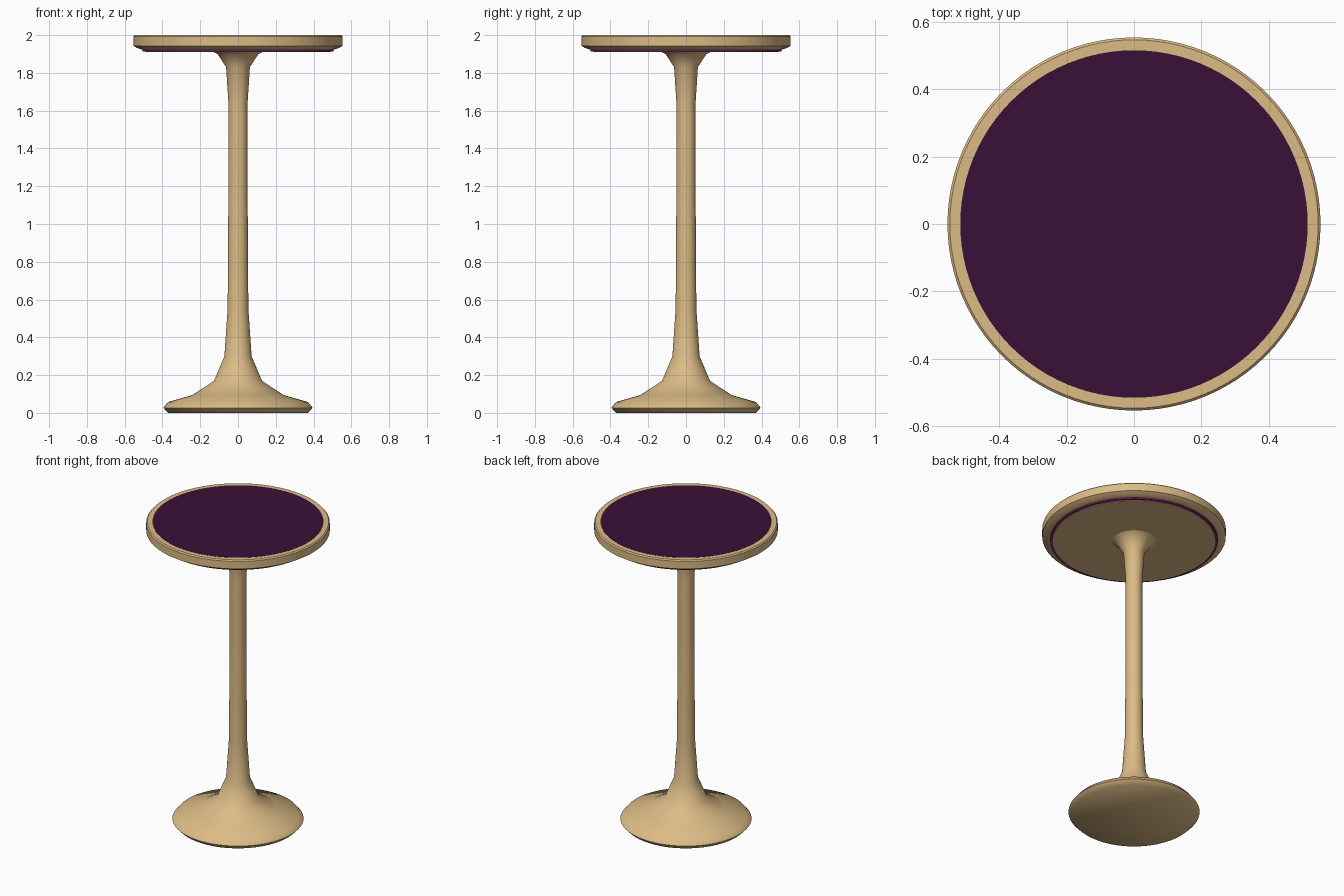
import bpy, bmesh, math

cube = bpy.data.objects.get("Cube")
if cube:
    bpy.data.objects.remove(cube, do_unlink=True)

SIDES = 96


def material(name, rgb):
    m = bpy.data.materials.new(name)
    m.use_nodes = True
    m.diffuse_color = (*rgb, 1)
    bsdf = next(n for n in m.node_tree.nodes if n.type == "BSDF_PRINCIPLED")
    bsdf.inputs["Base Color"].default_value = (*rgb, 1)
    return m


wood = material("light_wood", (0.72, 0.50, 0.24))
dark_purple = material("dark_purple", (0.041, 0.005, 0.038))
magenta = material("magenta_trim", (0.25, 0.015, 0.18))


def lathe(name, profile, mat, sharp_angle=50):
    """Turn an (radius, height) profile round z; radius 0 closes on the axis."""
    bm = bmesh.new()
    verts = [bm.verts.new((r, 0, z)) for r, z in profile]
    edges = [bm.edges.new(pair) for pair in zip(verts, verts[1:])]
    bmesh.ops.spin(bm, geom=verts + edges, cent=(0, 0, 0), axis=(0, 0, 1),
                   angle=math.tau, steps=SIDES, use_merge=True)
    bmesh.ops.remove_doubles(bm, verts=bm.verts, dist=0.0001)
    bmesh.ops.recalc_face_normals(bm, faces=bm.faces)
    mesh = bpy.data.meshes.new(name)
    bm.to_mesh(mesh)
    bm.free()
    mesh.materials.append(mat)
    obj = bpy.data.objects.new(name, mesh)
    bpy.context.collection.objects.link(obj)
    bpy.ops.object.select_all(action="DESELECT")
    obj.select_set(True)
    bpy.context.view_layer.objects.active = obj
    bpy.ops.object.shade_smooth_by_angle(angle=math.radians(sharp_angle))
    return obj


# Flared foot, slim stem and bell-shaped top support
lathe("pedestal", [
    (0, 0), (0.37, 0), (0.395, 0.027), (0.37, 0.058), (0.24, 0.095),
    (0.127, 0.17), (0.072, 0.3), (0.055, 0.55), (0.052, 0.9), (0.05, 1.63),
    (0.063, 1.83), (0.108, 1.9), (0.14, 1.915), (0, 1.915)], wood)

# Round top with a chamfered lower edge
lathe("table_top", [
    (0, 1.918), (0.505, 1.922), (0.535, 1.932), (0.553, 1.943),
    (0.553, 1.993), (0.546, 2), (0, 2)], wood, 30)

# Inlaid surface
lathe("top_inlay", [(0, 1.995), (0.515, 1.995), (0.515, 2.001), (0, 2.001)],
      dark_purple, 30)

# Thin coloured trim around the underside panel
lathe("underside_trim", [(0, 1.914), (0.505, 1.914), (0.505, 1.924), (0, 1.924)],
      magenta, 30)
lathe("underside_panel", [(0, 1.911), (0.49, 1.911), (0.49, 1.918), (0, 1.918)],
      wood, 30)
